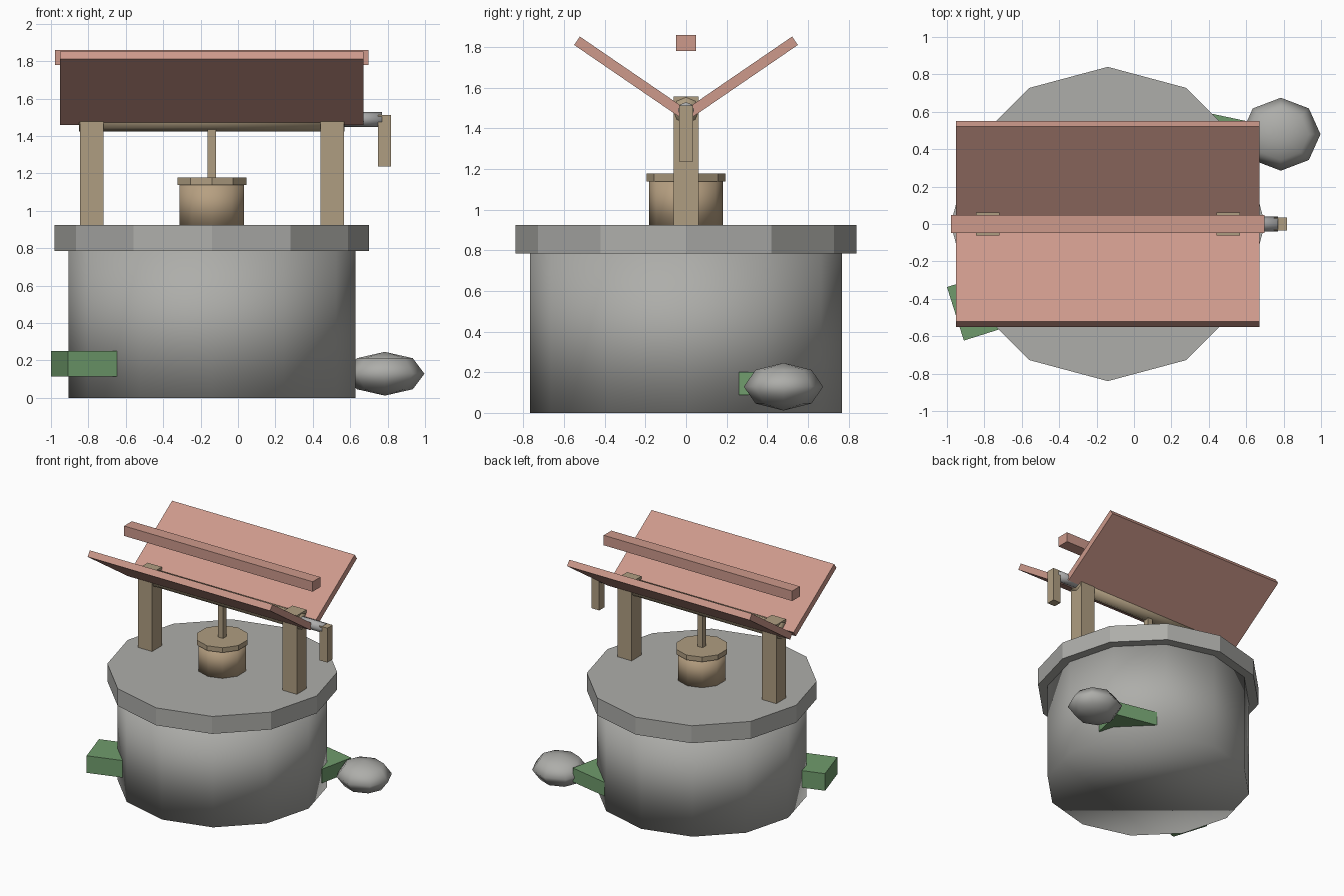
import bpy
from math import radians, pi

cube = bpy.data.objects.get("Cube")
if cube:
    bpy.data.objects.remove(cube, do_unlink=True)


def material(name, colour):
    m = bpy.data.materials.new(name)
    m.use_nodes = True
    m.diffuse_color = (*colour, 1)
    m.node_tree.nodes["Principled BSDF"].inputs["Base Color"].default_value = (*colour, 1)
    return m


STONE = material("grey stone", (0.42, 0.42, 0.40))
WOOD = material("tan wood", (0.43, 0.34, 0.22))
BUCKET = material("warm wood", (0.47, 0.35, 0.22))
ROOF = material("terracotta", (0.61, 0.32, 0.26))
GREEN = material("leaf green", (0.16, 0.33, 0.15))
METAL = material("grey metal", (0.42, 0.42, 0.42))

CX = -0.14  # centre line of the well


def finish(name, mat, smooth=False):
    ob = bpy.context.object
    ob.name = name
    ob.data.name = name
    ob.data.materials.append(mat)
    if smooth:
        bpy.ops.object.shade_smooth()
    return ob


def box(name, mat, centre, size, rotation=(0, 0, 0)):
    bpy.ops.mesh.primitive_cube_add(size=1, location=centre, rotation=rotation)
    bpy.context.object.scale = size
    return finish(name, mat)


def drum(name, mat, sides, radius, bottom, top, smooth=False):
    bpy.ops.mesh.primitive_cylinder_add(vertices=sides, radius=radius, depth=top - bottom,
                                        location=(CX, 0, (bottom + top) / 2))
    return finish(name, mat, smooth)


def rod(name, mat, radius, x0, x1, z):
    bpy.ops.mesh.primitive_cylinder_add(vertices=8, radius=radius, depth=x1 - x0,
                                        location=((x0 + x1) / 2, 0, z),
                                        rotation=(0, pi / 2, 0))
    return finish(name, mat, True)


# Stone well and its wider slab
drum("well_wall", STONE, 12, 0.767, 0, 0.79, True)
drum("well_rim", STONE, 12, 0.84, 0.785, 0.925)

# Posts and the two tilted roof panels
for side, sign in (("left", 1), ("right", -1)):
    box(side + "_post", WOOD, (CX + sign * 0.643, 0, 1.215), (0.126, 0.124, 0.685))
for side, sign in (("back", 1), ("front", -1)):
    box(side + "_roof_panel", ROOF, (CX, sign * 0.279, 1.655),
        (1.623, 0.624, 0.05), (sign * 0.6, 0, 0))
box("ridge_beam", ROOF, (CX, 0, 1.82), (1.676, 0.098, 0.08))

# Winding axle with its crank
rod("axle", WOOD, 0.064, -0.85, 0.57, 1.489)
rod("crank_rod", METAL, 0.04, 0.54, 0.77, 1.489)
box("crank_handle", WOOD, (0.783, 0, 1.375), (0.07, 0.068, 0.276))

# Bucket hanging on the rope
box("rope", WOOD, (CX, 0, 1.31), (0.047, 0.047, 0.34))
drum("bucket", BUCKET, 10, 0.181, 0.915, 1.15, True)
drum("bucket_rim", WOOD, 10, 0.194, 1.138, 1.177)

# Mossy blocks at the base
box("front_moss_block", GREEN, (-0.745, -0.414, 0.183), (0.44, 0.3, 0.137),
    (0, 0, radians(17.5)))
box("back_moss_block", GREEN, (0.399, 0.445, 0.144), (0.4, 0.29, 0.112),
    (0, 0, radians(-12)))

# Boulder beside the well
bpy.ops.mesh.primitive_uv_sphere_add(segments=8, ring_count=4, radius=1,
                                     location=(0.785, 0.48, 0.129))
bpy.context.object.scale = (0.212, 0.195, 0.117)
finish("boulder", STONE, True)
